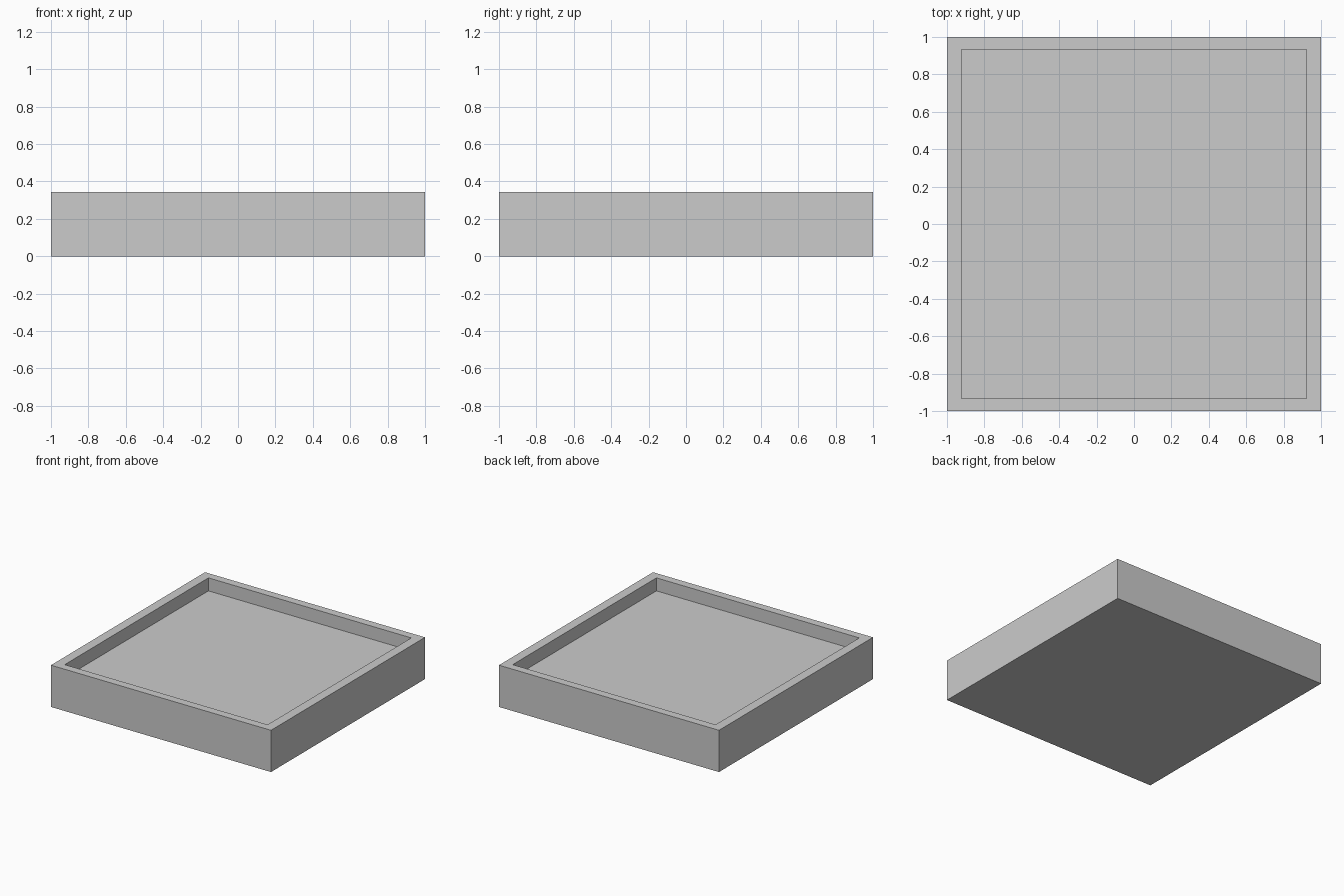
import bpy, bmesh
from mathutils import Vector

if "Cube" in bpy.data.objects:
    bpy.data.objects.remove(bpy.data.objects["Cube"])

HEIGHT, DEPTH = 0.343, 0.107      # outer height, recess depth
INNER_X, INNER_Y = 0.922, 0.933   # half sizes of the recess

# Outer block
bm = bmesh.new()
bmesh.ops.create_cube(bm, size=2)
for v in bm.verts:
    v.co.z = HEIGHT if v.co.z > 0 else 0
bm.normal_update()

# Rim: inset the top face, then fit it to the recess outline
top = max(bm.faces, key=lambda f: f.calc_center_median().z)
bmesh.ops.inset_region(bm, faces=[top], thickness=0.05)
for v in top.verts:
    v.co.x = INNER_X if v.co.x > 0 else -INNER_X
    v.co.y = INNER_Y if v.co.y > 0 else -INNER_Y

# Recess: push the inner face down to make the tray floor
floor = bmesh.ops.extrude_discrete_faces(bm, faces=[top])["faces"][0]
bmesh.ops.translate(bm, verts=floor.verts, vec=Vector((0, 0, -DEPTH)))
bmesh.ops.recalc_face_normals(bm, faces=bm.faces)

mesh = bpy.data.meshes.new("tray")
bm.to_mesh(mesh)
bm.free()
bpy.context.collection.objects.link(bpy.data.objects.new("tray", mesh))
